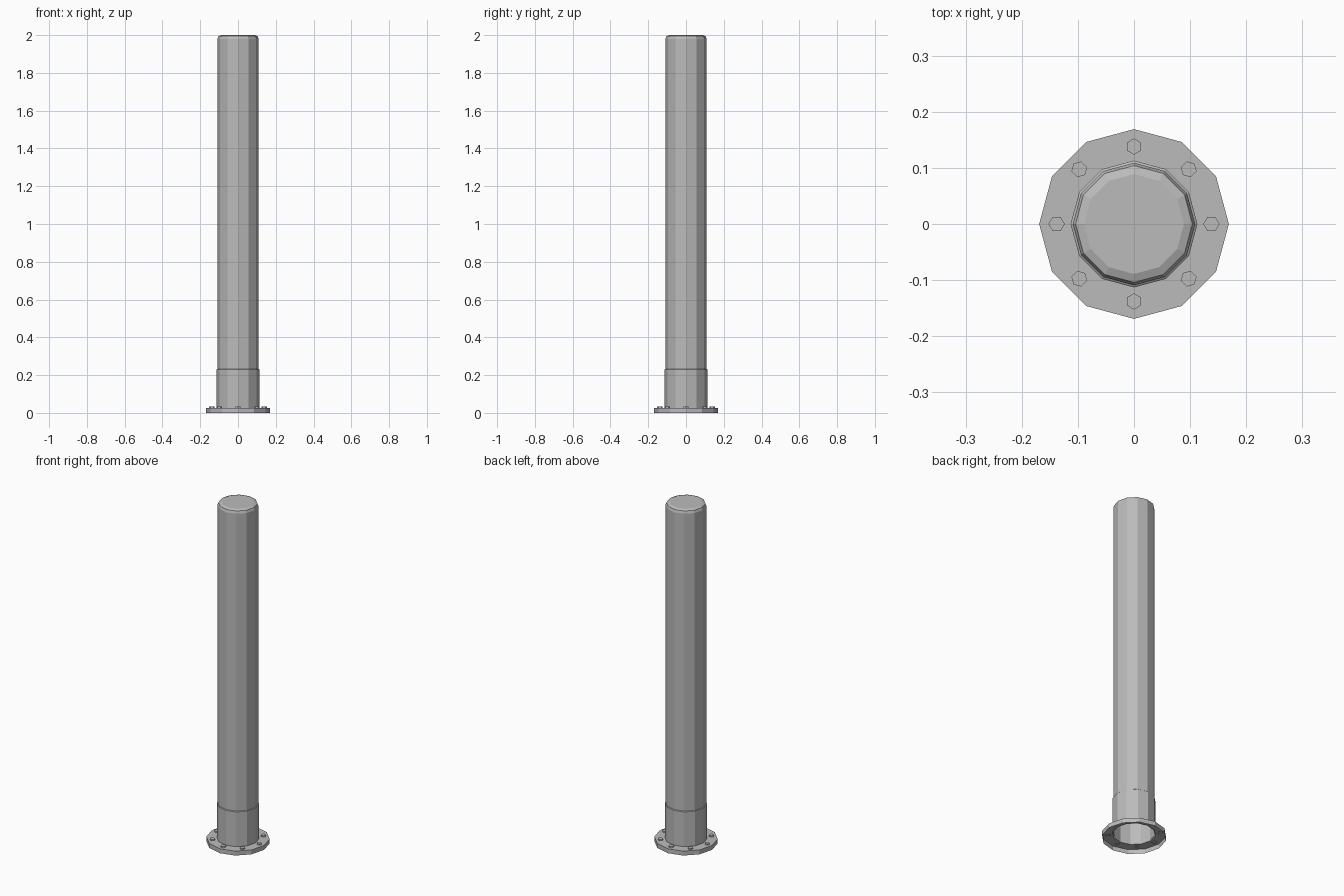
import bpy, bmesh
from math import pi, sin, cos

if "Cube" in bpy.data.objects:
    bpy.data.objects.remove(bpy.data.objects["Cube"], do_unlink=True)

steel = bpy.data.materials.new("grey_steel")
steel.use_nodes = True
colour = (0.5, 0.5, 0.5, 1)
steel.diffuse_color = colour
steel.node_tree.nodes["Principled BSDF"].inputs["Base Color"].default_value = colour


def lathe(name, profile, sides, cap=False, centre=(0, 0), turn=0.0):
    """Spin a (radius, height) profile into flat facets, open underneath."""
    bm = bmesh.new()
    rings = [[bm.verts.new((r * cos(turn + 2 * pi * i / sides),
                            r * sin(turn + 2 * pi * i / sides), z))
              for i in range(sides)] for r, z in profile]
    for low, high in zip(rings, rings[1:]):
        for i in range(sides):
            j = (i + 1) % sides
            bm.faces.new((low[i], low[j], high[j], high[i]))
    if cap:
        bm.faces.new(rings[-1])
    mesh = bpy.data.meshes.new(name)
    bm.to_mesh(mesh)
    bm.free()
    mesh.materials.append(steel)
    obj = bpy.data.objects.new(name, mesh)
    obj.location = (*centre, 0)
    bpy.context.collection.objects.link(obj)
    return obj


# Base flange, hollow underneath
lathe("base_flange", [(0.169, 0), (0.169, 0.026), (0.113, 0.026)], 12)

# Collar around the foot of the post
lathe("collar", [(0.113, 0.026), (0.113, 0.23), (0.109, 0.233)], 12)

# Post with a bevelled, closed top
lathe("post", [(0.109, 0.026), (0.109, 1.98), (0.104, 1.994), (0.089, 2)], 12, cap=True)

# Ring of hexagonal bolts
for k in range(8):
    a = k * pi / 4
    lathe(f"bolt_{k + 1}", [(0.0145, 0.024), (0.0145, 0.033)], 6, cap=True,
          centre=(0.138 * cos(a), 0.138 * sin(a)), turn=a)
